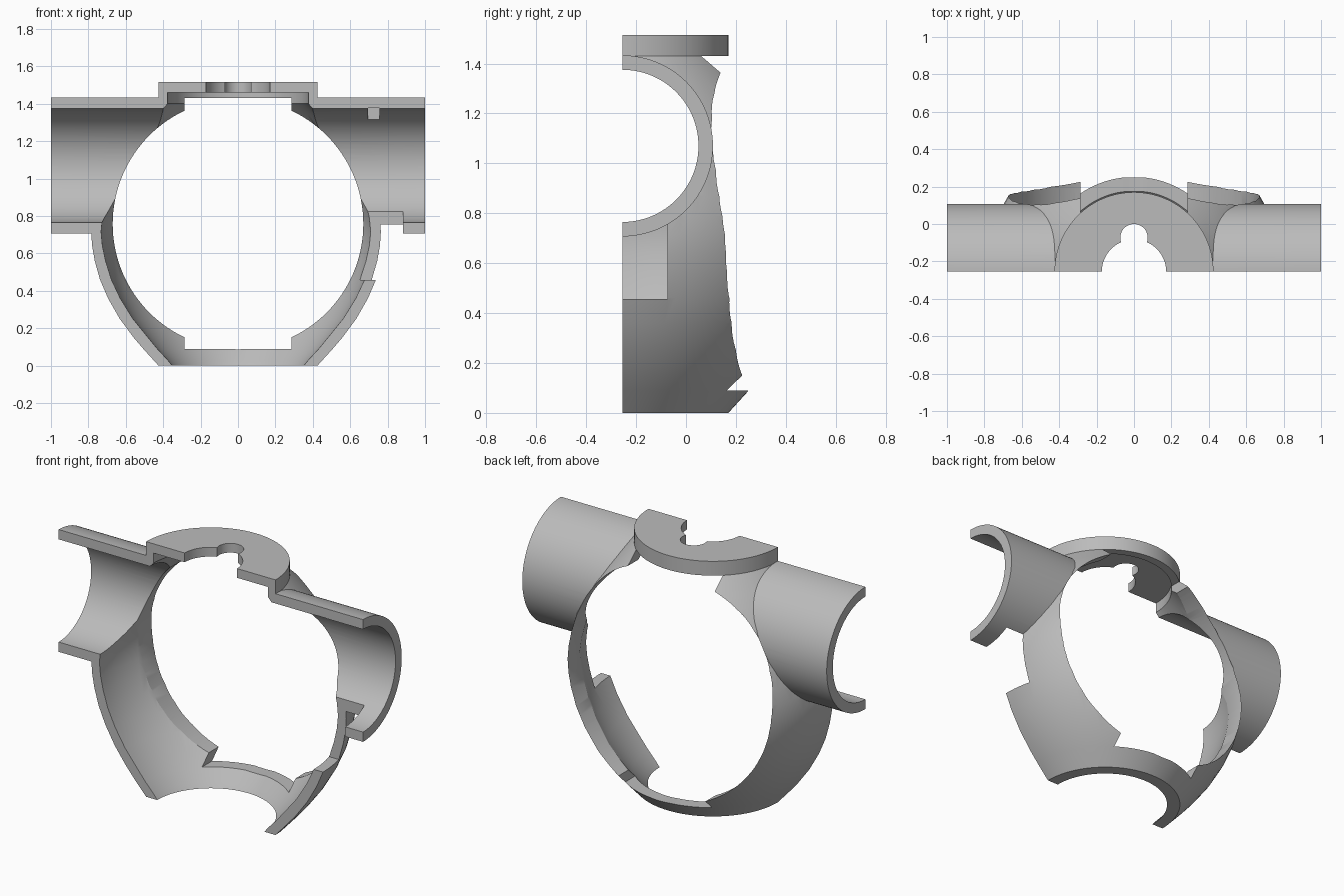
import bpy, bmesh, math
from mathutils import Matrix, Vector

cube = bpy.data.objects.get("Cube")
if cube:
    bpy.data.objects.remove(cube, do_unlink=True)

CUT_Y = -0.255      # section plane, also holds the body axis
TUBE_Z = 1.07       # height of the cross tube axis
MID_Z = 0.715       # widest height of the shell
SEG = 128

grey = bpy.data.materials.new("plain_grey")
grey.use_nodes = True
colour = (0.5, 0.5, 0.5, 1)
grey.diffuse_color = colour
grey.node_tree.nodes["Principled BSDF"].inputs["Base Color"].default_value = colour


def finish(name, bm):
    bmesh.ops.recalc_face_normals(bm, faces=bm.faces)
    mesh = bpy.data.meshes.new(name)
    bm.to_mesh(mesh)
    bm.free()
    obj = bpy.data.objects.new(name, mesh)
    bpy.context.collection.objects.link(obj)
    mesh.materials.append(grey)
    return obj


def lathe(name, profile):
    """Closed solid turned about the vertical axis in the section plane."""
    bm = bmesh.new()
    rings = []
    for r, z in profile:
        rings.append([bm.verts.new((r * math.cos(2 * math.pi * i / SEG),
                                    CUT_Y + r * math.sin(2 * math.pi * i / SEG), z))
                      for i in range(SEG)])
    for a, b in zip(rings, rings[1:]):
        for i in range(SEG):
            j = (i + 1) % SEG
            bm.faces.new((a[i], a[j], b[j], b[i]))
    bm.faces.new(rings[0])
    bm.faces.new(rings[-1])
    return finish(name, bm)


def cylinder(name, radius, length, centre, axis):
    bm = bmesh.new()
    turn = Vector((0, 0, 1)).rotation_difference(Vector(axis)).to_matrix().to_4x4()
    bmesh.ops.create_cone(bm, cap_ends=True, segments=SEG, radius1=radius,
                          radius2=radius, depth=length,
                          matrix=Matrix.Translation(centre) @ turn)
    return finish(name, bm)


def box(name, low, high):
    bm = bmesh.new()
    bmesh.ops.create_cube(bm, size=1)
    for v in bm.verts:
        v.co = [h if c > 0 else l for c, l, h in zip(v.co, low, high)]
    return finish(name, bm)


def combine(target, tool, operation):
    tool.hide_render = True
    mod = target.modifiers.new(tool.name, "BOOLEAN")
    mod.operation = operation
    mod.solver = "EXACT"
    mod.object = tool
    bpy.context.view_layer.objects.active = target
    bpy.ops.object.modifier_apply(modifier=mod.name)
    bpy.data.objects.remove(tool, do_unlink=True)


def mirrored(half):
    return half + [(r, 2 * MID_Z - z) for r, z in reversed(half[:-1])]


# Bulging shell with the flat cap on top
outer = mirrored([(0.425, 0), (0.505, 0.088), (0.558, 0.15), (0.632, 0.25),
                  (0.695, 0.36), (0.738, 0.46), (0.766, 0.56), (0.78, 0.64),
                  (0.785, MID_Z)])
housing = lathe("housing_shell", outer + [(0.425, 1.515)])

# Cross tube
combine(housing, cylinder("cross_tube", 0.363, 2, (0, CUT_Y, TUBE_Z), (1, 0, 0)), "UNION")

# Hollow interior, ending in the cap recess
inner = mirrored([(0.352, 0), (0.376, 0.03), (0.43, 0.088), (0.481, 0.15),
                  (0.562, 0.25), (0.63, 0.36), (0.677, 0.46), (0.708, 0.56),
                  (0.725, 0.64), (0.732, MID_Z)])
cavity = lathe("cavity", [(0.352, -0.1)] + inner[:-1] + [(0.376, 1.46)])
combine(housing, cavity, "DIFFERENCE")
combine(housing, cylinder("tube_bore", 0.305, 2.4, (0, CUT_Y, TUBE_Z), (1, 0, 0)), "DIFFERENCE")

# Round window in the back wall with straight slots above and below
combine(housing, cylinder("window", 0.67, 2, (0, 0.3, 0.757), (0, 1, 0)), "DIFFERENCE")
combine(housing, box("window_slot", (-0.285, -0.6, 0.09), (0.285, 1, 1.43)), "DIFFERENCE")

# Keyhole through the cap
combine(housing, cylinder("cap_hole", 0.172, 0.4, (0, CUT_Y, 1.5), (0, 0, 1)), "DIFFERENCE")
combine(housing, cylinder("cap_key", 0.073, 0.4, (0, -0.073, 1.5), (0, 0, 1)), "DIFFERENCE")

# Side opening below the tube and the shallow notch in its roof
combine(housing, box("side_opening", (0.5, CUT_Y - 0.18, 0.457), (0.883, CUT_Y + 0.18, 1)), "DIFFERENCE")
combine(housing, box("roof_notch", (0.695, CUT_Y - 0.18, 1.1), (0.757, CUT_Y + 0.18, 1.376)), "DIFFERENCE")

# Remove the front half
combine(housing, box("front_half", (-2, -3, -1), (2, CUT_Y, 3)), "DIFFERENCE")

bpy.ops.object.select_all(action="DESELECT")
housing.select_set(True)
bpy.context.view_layer.objects.active = housing
bpy.ops.object.shade_smooth_by_angle(angle=math.radians(25))
